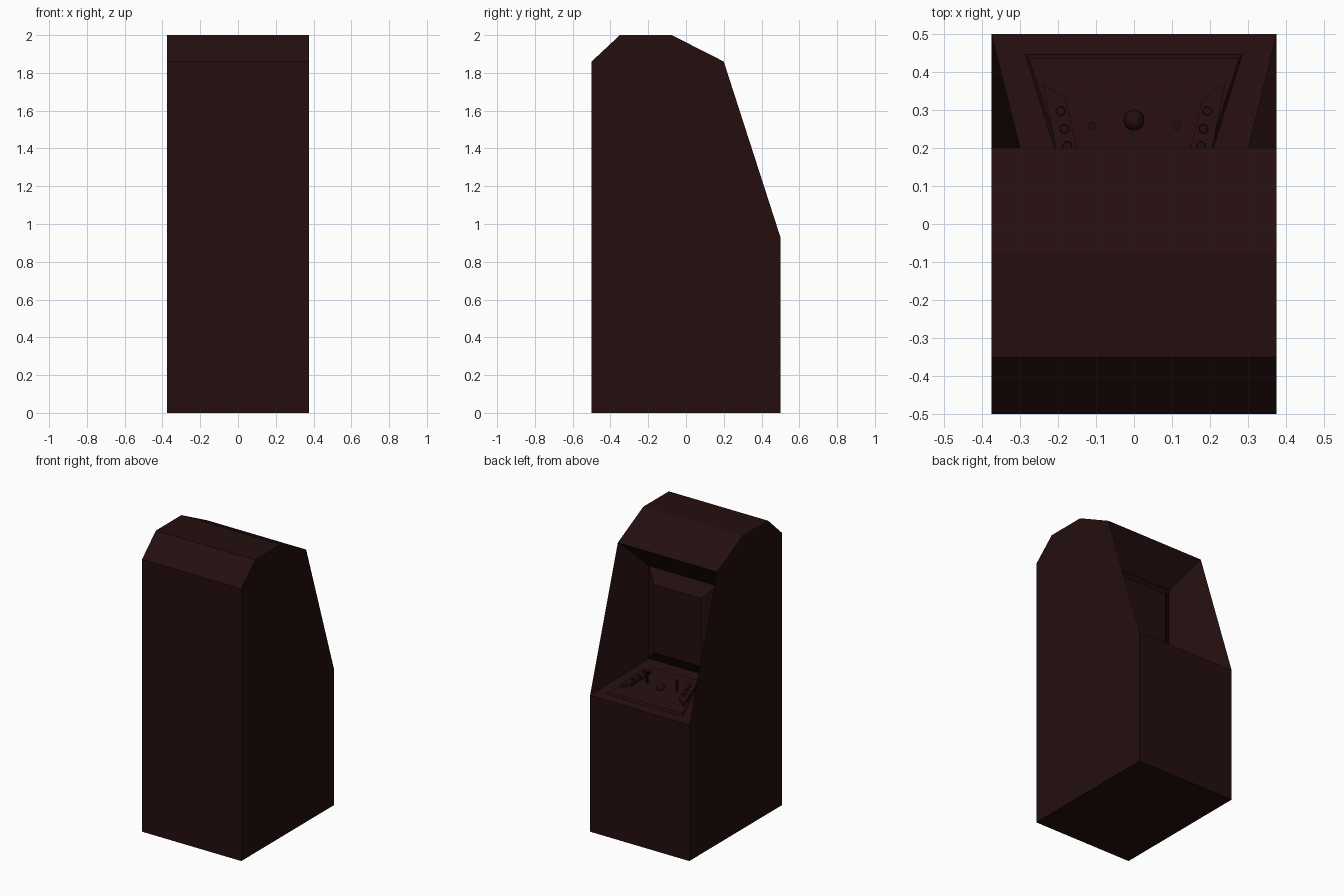
import bpy, bmesh
from mathutils import Vector

cube = bpy.data.objects.get("Cube")
if cube:
    bpy.data.objects.remove(cube)

# One dark brown finish for everything
brown = bpy.data.materials.new("dark brown")
brown.use_nodes = True
brown.diffuse_color = (0.018, 0.0045, 0.0045, 1)
brown.node_tree.nodes["Principled BSDF"].inputs["Base Color"].default_value = brown.diffuse_color

HALF = 0.375


def finish(name, bm):
    bmesh.ops.recalc_face_normals(bm, faces=bm.faces)
    mesh = bpy.data.meshes.new(name)
    bm.to_mesh(mesh)
    bm.free()
    mesh.materials.append(brown)
    ob = bpy.data.objects.new(name, mesh)
    bpy.context.collection.objects.link(ob)
    return ob


def loft(name, lower, upper):
    """Solid between two matching outlines."""
    bm = bmesh.new()
    a = [bm.verts.new(p) for p in lower]
    b = [bm.verts.new(p) for p in upper]
    bm.faces.new(a)
    bm.faces.new(b)
    for i in range(len(a)):
        j = (i + 1) % len(a)
        bm.faces.new((a[i], a[j], b[j], b[i]))
    return finish(name, bm)


def deck(x, y, lift=0.0):
    """Point on the sloping control deck, raised by lift."""
    return Vector((x, y, 0.93 + (0.5 - y) * 0.2265 + lift))


def round_part(name, x, y, lift, r1, r2, height, sides=12):
    bm = bmesh.new()
    bmesh.ops.create_cone(bm, cap_ends=True, segments=sides,
                          radius1=r1, radius2=r2, depth=height)
    ob = finish(name, bm)
    ob.location = deck(x, y, lift + height / 2)
    return ob


# Cabinet: side profile swept across the width, sloped face pushed in
profile = [(-0.5, 0), (0.5, 0), (0.5, 0.93), (0.2, 1.86),
           (-0.075, 2), (-0.35, 2), (-0.5, 1.86)]
bm = bmesh.new()
left = [bm.verts.new((HALF, y, z)) for y, z in profile]
right = [bm.verts.new((-HALF, y, z)) for y, z in profile]
bm.faces.new(left)
bm.faces.new(right)
for i in range(len(profile)):
    j = (i + 1) % len(profile)
    face = bm.faces.new((left[i], right[i], right[j], left[j]))
    if i == 2:
        opening = face
bmesh.ops.recalc_face_normals(bm, faces=bm.faces)
back = bmesh.ops.extrude_discrete_faces(bm, faces=[opening])["faces"][0]
for v in back.verts:
    v.co = (0.258 if v.co.x > 0 else -0.258, 0.032, 1.67 if v.co.z > 1.4 else 1.036)
finish("cabinet", bm)


# Bulging display on the rear wall of the recess
def screen_ring(half, y, low, high):
    return [(-half, y, low), (half, y, low), (half, y, high), (-half, y, high)]


loft("screen", screen_ring(0.258, 0.031, 1.036, 1.67),
     screen_ring(0.178, 0.092, 1.12, 1.585))


# Raised control panel with bevelled border
def panel_ring(inset, lift):
    return [deck(x * (1 - inset / abs(x)), y, lift) for x, y in
            ((-0.287, 0.447 - inset), (0.287, 0.447 - inset),
             (0.18, 0.1 + inset), (-0.18, 0.1 + inset))]


loft("control_panel", panel_ring(0, -0.002), panel_ring(0.01, 0.012))

# Trackball
bm = bmesh.new()
bmesh.ops.create_uvsphere(bm, u_segments=16, v_segments=10, radius=0.027)
ball = finish("trackball", bm)
ball.location = deck(0, 0.273, 0.016)

# Button plates, buttons and sticks on both sides
for side, s in (("left", 1), ("right", -1)):
    outline = [(0.24, 0.37), (0.18, 0.33), (0.142, 0.17), (0.2, 0.17)]
    loft(side + "_button_plate",
         [deck(s * x, y, 0.01) for x, y in outline],
         [deck(s * x, y, 0.03) for x, y in outline])
    for n, (x, y) in enumerate(((0.193, 0.297), (0.183, 0.25), (0.176, 0.205))):
        round_part(f"{side}_button_{n + 1}", s * x, y, 0.026, 0.013, 0.011, 0.015)
    round_part(side + "_stick", s * 0.112, 0.258, 0.005, 0.006, 0.011, 0.085, 8)
